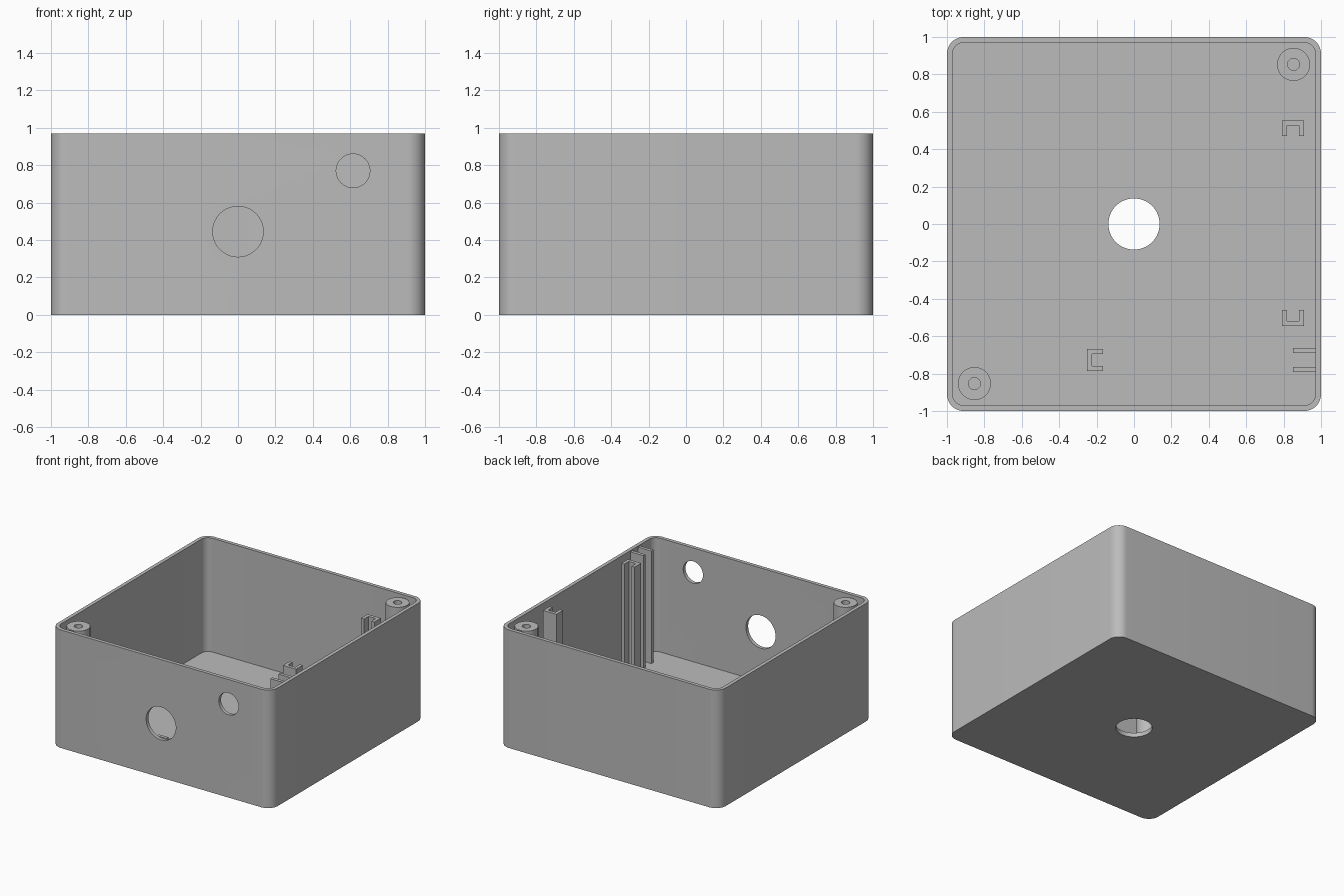
import bpy
import bmesh
from math import cos, sin, pi
from mathutils import Matrix

if "Cube" in bpy.data.objects:
    bpy.data.objects.remove(bpy.data.objects["Cube"], do_unlink=True)

HEIGHT, WALL, FLOOR = 0.97, 0.03, 0.035
INNER = 1 - WALL

grey = bpy.data.materials.new("plain grey plastic")
grey.use_nodes = True
grey.diffuse_color = (0.5, 0.5, 0.5, 1)
grey.node_tree.nodes["Principled BSDF"].inputs["Base Color"].default_value = (0.5, 0.5, 0.5, 1)


def prism(name, outline, z0, z1, matrix=Matrix()):
    """Extrude a closed 2D outline from z0 to z1."""
    bm = bmesh.new()
    face = bm.faces.new([bm.verts.new((x, y, z0)) for x, y in outline])
    new = bmesh.ops.extrude_face_region(bm, geom=[face])["geom"]
    bmesh.ops.translate(bm, vec=(0, 0, z1 - z0),
                        verts=[v for v in new if isinstance(v, bmesh.types.BMVert)])
    bmesh.ops.transform(bm, matrix=matrix, verts=bm.verts)
    bmesh.ops.recalc_face_normals(bm, faces=bm.faces)
    mesh = bpy.data.meshes.new(name)
    bm.to_mesh(mesh)
    bm.free()
    mesh.materials.append(grey)
    obj = bpy.data.objects.new(name, mesh)
    bpy.context.collection.objects.link(obj)
    return obj


def circle(x, y, r, n=64):
    return [(x + r * cos(2 * pi * i / n), y + r * sin(2 * pi * i / n)) for i in range(n)]


def rounded_square(half, r, n=12):
    c = half - r
    points = []
    for k, (sx, sy) in enumerate([(1, 1), (-1, 1), (-1, -1), (1, -1)]):
        for i in range(n + 1):
            a = (k + i / n) * pi / 2
            points.append((sx * c + r * cos(a), sy * c + r * sin(a)))
    return points


def cut(target, cutter):
    """Subtract the cutter, then discard it."""
    mod = target.modifiers.new("cut", "BOOLEAN")
    mod.operation, mod.solver, mod.object = "DIFFERENCE", "EXACT", cutter
    bpy.context.view_layer.objects.active = target
    bpy.ops.object.modifier_apply(modifier=mod.name)
    bpy.data.objects.remove(cutter, do_unlink=True)


def smooth(obj):
    bpy.ops.object.select_all(action="DESELECT")
    obj.select_set(True)
    bpy.context.view_layer.objects.active = obj
    bpy.ops.object.shade_smooth_by_angle(angle=pi / 6)


# Open box with a hole in the floor and two in the front wall
box = prism("box_shell", rounded_square(1, 0.09), 0, HEIGHT)
cut(box, prism("cavity", rounded_square(INNER, 0.06), FLOOR, HEIGHT + 0.1))
cut(box, prism("floor_hole", circle(0, 0, 0.137), -0.1, FLOOR + 0.1))
to_front = Matrix.Rotation(pi / 2, 4, "X")
for x, z, r in [(0, 0.445, 0.135), (0.615, 0.77, 0.09)]:
    cut(box, prism("front_hole", circle(x, z, r), INNER - 0.05, 1.05, to_front))
smooth(box)

# Screw posts in two opposite corners
BOSS_TOP = HEIGHT - 0.01
for name, s in [("back_left_screw_post", 1), ("front_right_screw_post", -1)]:
    post = prism(name, circle(s * 0.853, s * 0.853, 0.088, 48), FLOOR - 0.005, BOSS_TOP)
    cut(post, prism("screw_hole", circle(s * 0.853, s * 0.853, 0.032, 32), 0.5, HEIGHT + 0.1))
    smooth(post)


def channel(name, x, y, turns, top):
    """U-shaped board guide, opening towards +y before quarter turns."""
    w, d, t = 0.06, 0.0425, 0.027
    outline = [(-w, -d), (w, -d), (w, d), (w - t, d),
               (w - t, t - d), (t - w, t - d), (t - w, d), (-w, d)]
    place = Matrix.Translation((x, y, 0)) @ Matrix.Rotation(turns * pi / 2, 4, "Z")
    prism(name, outline, FLOOR - 0.005, top, place)


# Board guides: two tall facing channels and one low one
channel("back_board_guide", 0.85, 0.512, 2, BOSS_TOP)
channel("front_board_guide", 0.85, -0.503, 0, BOSS_TOP)
channel("low_board_guide", -0.208, -0.727, -1, 0.16)

# Pair of rails on the left wall
for name, y in [("rear_wall_rail", -0.677), ("front_wall_rail", -0.778)]:
    prism(name, [(0.85, y - 0.0135), (INNER + 0.005, y - 0.0135),
                 (INNER + 0.005, y + 0.0135), (0.85, y + 0.0135)], FLOOR - 0.005, BOSS_TOP)
